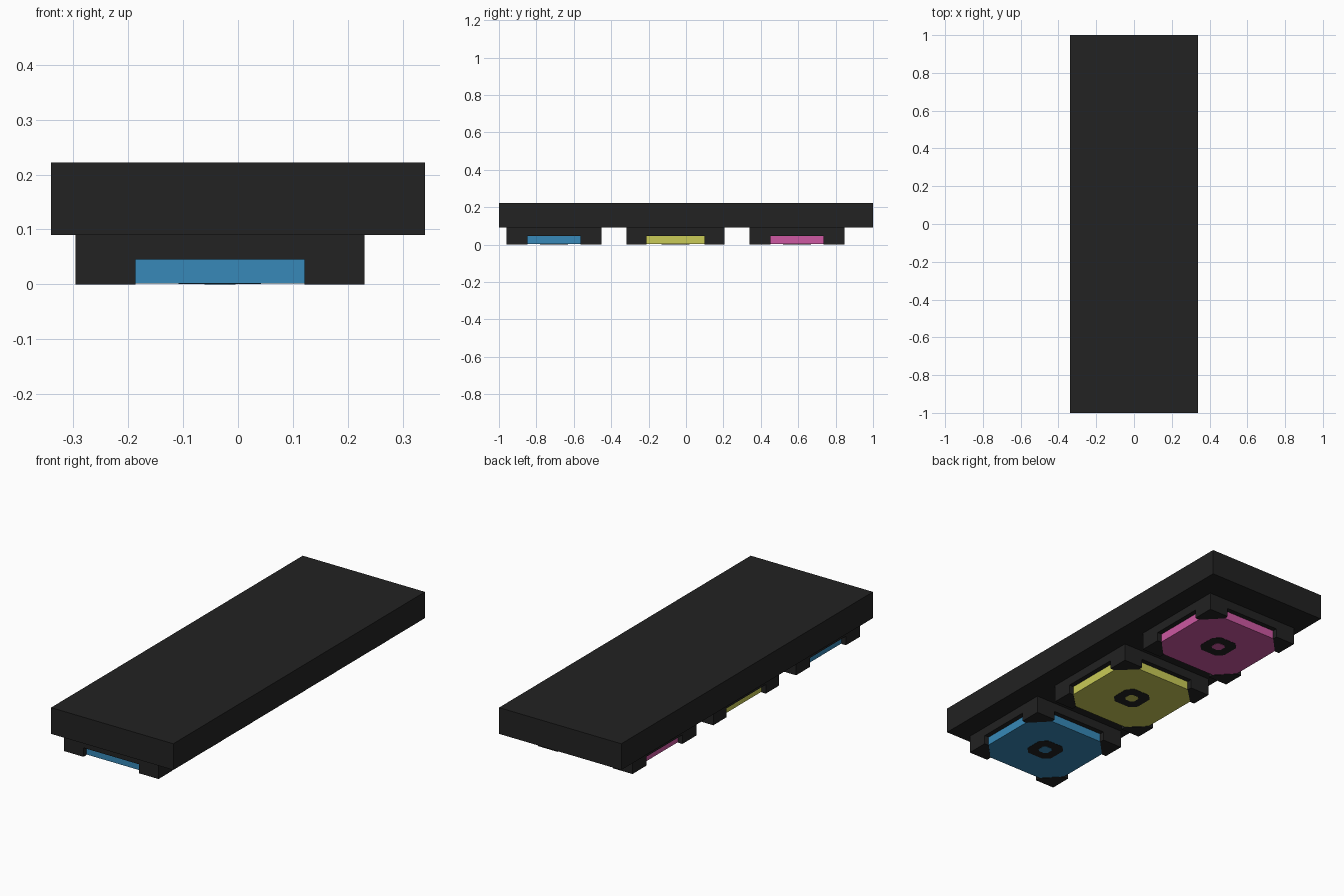
import bpy, bmesh

if "Cube" in bpy.data.objects:
    bpy.data.objects.remove(bpy.data.objects["Cube"])


def material(name, rgb):
    m = bpy.data.materials.new(name)
    m.diffuse_color = (*rgb, 1)
    m.use_nodes = True
    m.node_tree.nodes["Principled BSDF"].inputs["Base Color"].default_value = m.diffuse_color
    return m


BLACK = material("charcoal black", (0.016, 0.016, 0.016))
BLUE = material("sky blue", (0.038, 0.25, 0.48))
YELLOW = material("mustard yellow", (0.59, 0.6, 0.095))
PINK = material("orchid pink", (0.61, 0.098, 0.36))


def prism(name, outlines, z0, z1, mat):
    """Extrude one or more flat outlines from z0 to z1 as one object."""
    bm = bmesh.new()
    for pts in outlines:
        face = bm.faces.new([bm.verts.new((x, y, z0)) for x, y in pts])
        top = bmesh.ops.extrude_face_region(bm, geom=[face], use_keep_orig=True)["geom"]
        verts = [v for v in top if isinstance(v, bmesh.types.BMVert)]
        bmesh.ops.translate(bm, verts=verts, vec=(0, 0, z1 - z0))
    bmesh.ops.recalc_face_normals(bm, faces=bm.faces)
    me = bpy.data.meshes.new(name)
    bm.to_mesh(me)
    bm.free()
    me.materials.append(mat)
    ob = bpy.data.objects.new(name, me)
    bpy.context.collection.objects.link(ob)
    return ob


def rect(cx, cy, hx, hy):
    return [(cx - hx, cy - hy), (cx + hx, cy - hy), (cx + hx, cy + hy), (cx - hx, cy + hy)]


def octagon(cx, cy, hx, hy, kx, ky):
    """Rectangle with cut corners; kx, ky are the half lengths of the flat sides."""
    pts = [(-kx, -hy), (kx, -hy), (hx, -ky), (hx, ky),
           (kx, hy), (-kx, hy), (-hx, ky), (-hx, -ky)]
    return [(cx + x, cy + y) for x, y in pts]


CX, HX, KX = -0.033, 0.263, 0.154   # pad centre, half width, half notch width in x
INSET, SKIN = 0.025, 0.002
STEP, TOP = 0.045, 0.09

# Main slab
prism("slab", [rect(0, 0, 0.34, 1.0)], TOP, 0.222, BLACK)

# Three pads under the slab, each with corner feet, a coloured tile and a ring
for colour, mat, cy, hy, ky in (("blue", BLUE, -0.706, 0.254, 0.142),
                                ("yellow", YELLOW, -0.056, 0.262, 0.155),
                                ("pink", PINK, 0.594, 0.254, 0.142)):
    prism(colour + "_pad_base", [rect(CX, cy, HX, hy)], STEP, TOP, BLACK)

    ix, iy = HX - INSET, hy - INSET
    foot = [(HX, hy), (HX, ky), (ix, ky), (KX, iy), (KX, hy)]
    feet = [[(CX + sx * x, cy + sy * y) for x, y in foot]
            for sx in (-1, 1) for sy in (-1, 1)]
    prism(colour + "_pad_feet", feet, 0, STEP, BLACK)

    prism(colour + "_tile", [octagon(CX, cy, ix, iy, KX, ky)], SKIN, STEP, mat)

    # Thin black ring and coloured centre dot on the underside
    prism(colour + "_ring", [octagon(CX, cy, 0.075, 0.075, 0.045, 0.045)], SKIN / 2, SKIN + 0.001, BLACK)
    prism(colour + "_dot", [octagon(CX, cy, 0.028, 0.028, 0.016, 0.016)], 0, SKIN + 0.001, mat)
